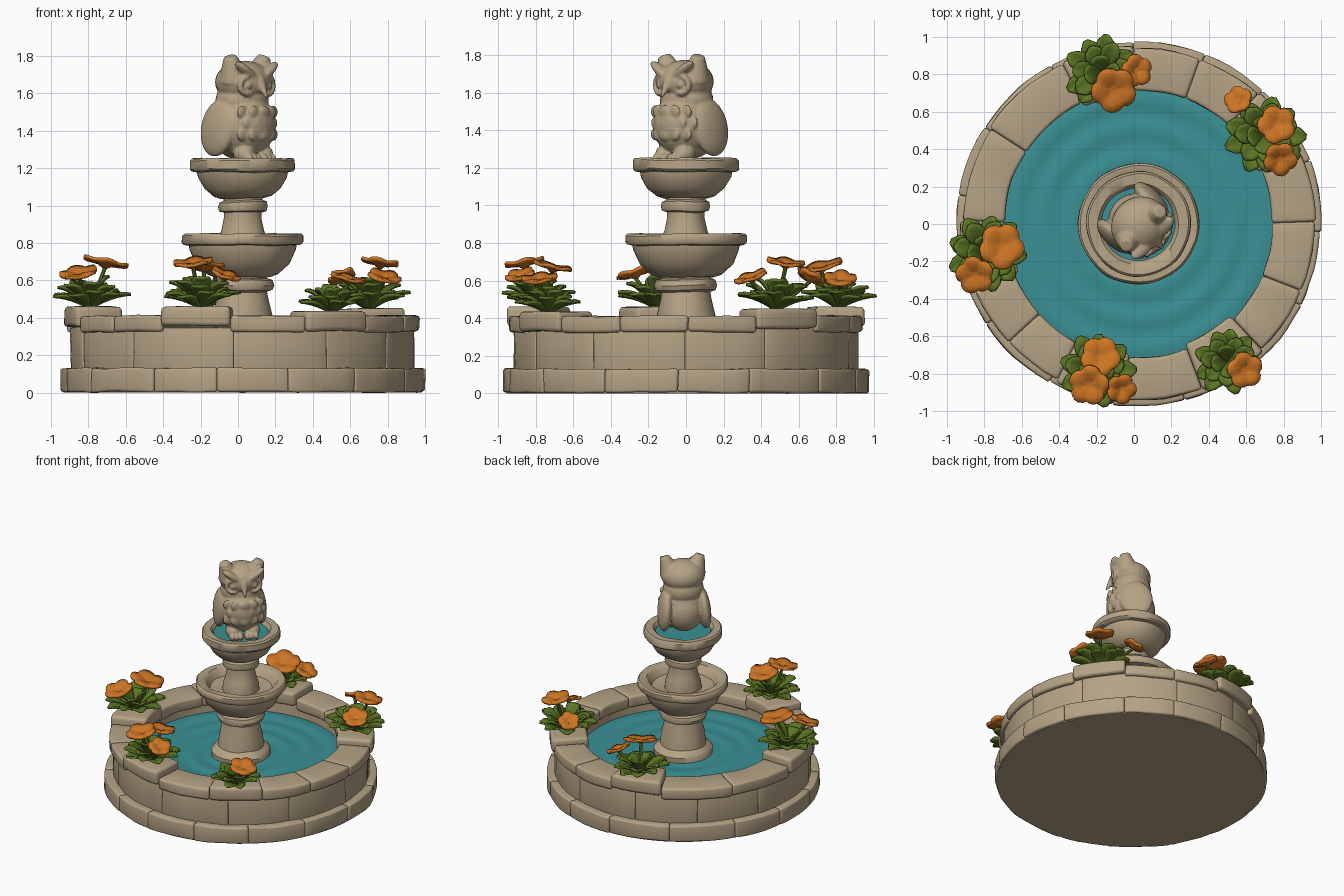
import bpy, bmesh, math, random
from mathutils import Vector, Matrix, noise

if "Cube" in bpy.data.objects:
    bpy.data.objects.remove(bpy.data.objects["Cube"])

random.seed(4)
CX = 0.025  # axis of the fountain
TAU = math.tau


def material(name, rgb):
    m = bpy.data.materials.new(name)
    m.diffuse_color = (*rgb, 1)
    m.use_nodes = True
    m.node_tree.nodes["Principled BSDF"].inputs["Base Color"].default_value = m.diffuse_color
    return m


STONE = material("sandstone", (0.46, 0.365, 0.235))
WATER = material("teal_water", (0.042, 0.28, 0.30))
LEAF = material("leaf_green", (0.105, 0.18, 0.018))
PETAL = material("orange_petal", (0.62, 0.18, 0.018))


def finish(bm, name, mat, angle=40, loc=(CX, 0, 0)):
    bmesh.ops.recalc_face_normals(bm, faces=bm.faces)
    me = bpy.data.meshes.new(name)
    bm.to_mesh(me)
    bm.free()
    ob = bpy.data.objects.new(name, me)
    bpy.context.collection.objects.link(ob)
    me.materials.append(mat)
    ob.location = loc
    bpy.ops.object.select_all(action='DESELECT')
    ob.select_set(True)
    bpy.context.view_layer.objects.active = ob
    bpy.ops.object.shade_smooth_by_angle(angle=math.radians(angle))
    return ob


def roughen(bm, amount, scale=7):
    for v in bm.verts:
        v.co += noise.noise_vector(v.co * scale) * amount


def lathe(name, profile, mat, n=64, rough=0.0, angle=40):
    bm = bmesh.new()
    vs = [bm.verts.new((r, 0, z)) for r, z in profile]
    es = [bm.edges.new(p) for p in zip(vs, vs[1:])]
    bmesh.ops.spin(bm, geom=vs + es, cent=(0, 0, 0), axis=(0, 0, 1), angle=TAU, steps=n)
    bmesh.ops.remove_doubles(bm, verts=bm.verts, dist=0.0005)
    roughen(bm, rough)
    return finish(bm, name, mat, angle)


def arc_block(bm, a0, a1, r0, r1, z0, z1, bevel=0.018):
    """One rounded stone of a ring, between two angles."""
    b = bmesh.new()
    steps = max(3, int((a1 - a0) / 0.07))
    rings = []
    for i in range(steps + 1):
        a = a0 + (a1 - a0) * i / steps
        rings.append([b.verts.new((r * math.cos(a), r * math.sin(a), z))
                      for r, z in ((r0, z0), (r1, z0), (r1, z1), (r0, z1))])
    for p, q in zip(rings, rings[1:]):
        for k in range(4):
            b.faces.new((p[k], p[k - 1], q[k - 1], q[k]))
    b.faces.new(rings[0])
    b.faces.new(rings[-1][::-1])
    bmesh.ops.recalc_face_normals(b, faces=b.faces)
    sharp = [e for e in b.edges if e.calc_face_angle() > 0.7]
    bmesh.ops.bevel(b, geom=sharp, offset=bevel, segments=3, profile=0.5, affect='EDGES')
    roughen(b, 0.008, 6)
    me = bpy.data.meshes.new("tmp")
    b.to_mesh(me)
    b.free()
    bm.from_mesh(me)
    bpy.data.meshes.remove(me)


def stone_ring(name, n, r0, r1, z0, z1, bevel):
    bm = bmesh.new()
    cuts = [(i + random.uniform(-0.2, 0.2)) * TAU / n for i in range(n)]
    cuts.append(cuts[0] + TAU)
    for a, b in zip(cuts, cuts[1:]):
        arc_block(bm, a, b, r0, r1 + random.uniform(-.005, .005), z0, z1, bevel)
    return finish(bm, name, STONE)


# ---- basin: solid core, footing stones, wall stones
lathe("basin_core", [(0, 0), (.955, 0), (.955, .11), (.905, .12), (.905, .34), (.92, .355),
                     (.92, .385), (.74, .385), (.73, .2), (0, .2)], STONE)
stone_ring("footing_stones", 15, .85, .972, 0.003, .13, .014)
stone_ring("wall_stones", 11, .85, .917, .115, .35, .008)

# ---- plants: centre, size, base height, flowers (x, y, z, radius)
plants = [
    ((-.17, .81), .205, .46, [(-.11, .72, .665, .12), (.01, .82, .60, .085)]),
    ((.70, .48), .215, .45, [(.56, .66, .61, .075), (.76, .53, .685, .10), (.78, .35, .61, .09)]),
    ((-.79, -.155), .215, .46, [(-.71, -.12, .685, .12), (-.85, -.27, .63, .10)]),
    ((-.20, -.79), .205, .46, [(-.18, -.71, .665, .105), (-.24, -.86, .685, .105), (-.07, -.88, .62, .08)]),
    ((.50, -.735), .18, .435, [(.59, -.78, .60, .095)]),
]

# ---- rim: raised planter blocks with coping stones between them
half = 0.205
angles = sorted((math.atan2(p[0][1], p[0][0] - CX) % TAU, p[2]) for p in plants)
rim, blocks = bmesh.new(), bmesh.new()
for i, (a, top) in enumerate(angles):
    arc_block(blocks, a - half, a + half, .69, .955, top - .105, top, .022)
    nxt = angles[(i + 1) % 5][0] + (TAU if i == 4 else 0)
    start, gap = a + half, nxt - a - 2 * half
    n = max(1, round(gap / 0.45))
    for k in range(n):
        arc_block(rim, start + gap * k / n, start + gap * (k + 1) / n,
                  .715, .942 + random.uniform(-.006, .006), .325, .412, .018)
finish(rim, "rim_stones", STONE)
finish(blocks, "planter_blocks", STONE)

# ---- water with soft ripples
lathe("basin_water", [(r * .02, .27 + .004 * math.sin(r * .8)) for r in range(38)], WATER)
lathe("upper_water", [(0, 1.222), (.1, 1.225), (.22, 1.222)], WATER)

# ---- pedestal and two bowls
lathe("pedestal", [(0, .2), (.21, .2), (.212, .305), (.195, .325), (.165, .345), (.157, .42), (.137, .5), (.132, .54),
                   (.16, .55), (.17, .575), (.16, .605), (.13, .615), (.13, .66), (0, .66)], STONE, 40, .009)
lathe("lower_bowl", [(0, .62), (.15, .62), (.19, .635), (.25, .69), (.283, .76), (.287, .785), (.315, .79), (.325, .805),
                     (.323, .838), (.312, .85), (.26, .848), (.245, .835), (.22, .79), (.1, .775), (0, .775)],
      STONE, 56, .007)
lathe("upper_column", [(0, .77), (.13, .77), (.125, .83), (.112, .87), (.1, .93), (.1, .965), (.125, .972), (.132, .995),
                       (.127, 1.02), (.105, 1.03), (.105, 1.07), (0, 1.07)], STONE, 40, .007)
lathe("upper_bowl", [(0, 1.04), (.12, 1.04), (.155, 1.05), (.205, 1.09), (.238, 1.15), (.243, 1.178), (.27, 1.183),
                     (.28, 1.195), (.279, 1.24), (.268, 1.252), (.215, 1.25), (.2, 1.235), (.19, 1.2), (0, 1.2)],
      STONE, 56, .007)

# ---- owl statue, faces -y locally and is turned to the front right
owl = bmesh.new()


def blob(c, r, ry=0.0, rx=0.0):
    m = (Matrix.Translation(c) @ Matrix.Rotation(ry, 4, 'Y') @ Matrix.Rotation(rx, 4, 'X')
         @ Matrix.Diagonal((*r, 1)))
    bmesh.ops.create_uvsphere(owl, u_segments=24, v_segments=16, radius=1, matrix=m)


def cone(base, tip, r1, r2):
    d = Vector(tip) - Vector(base)
    m = Matrix.Translation(Vector(base) + d / 2) @ d.to_track_quat('Z', 'Y').to_matrix().to_4x4()
    bmesh.ops.create_cone(owl, cap_ends=True, segments=16, radius1=r1, radius2=r2, depth=d.length, matrix=m)


blob((0, -.012, 1.43), (.165, .168, .18))           # body
blob((0, .005, 1.56), (.147, .138, .12))            # neck
blob((0, -.005, 1.66), (.158, .145, .115))          # head
blob((0, .05, 1.40), (.135, .12, .15))              # back
cone((0, -.125, 1.665), (0, -.185, 1.575), .034, .006)  # beak
for s in (-1, 1):
    cone((s * .085, -.02, 1.68), (s * .13, -.035, 1.798), .085, .034)     # ear tufts
    blob((s * .075, -.105, 1.712), (.095, .04, .026), -s * .6)            # brows
    blob((s * .14, .045, 1.415), (.05, .12, .155), s * -.1, .2)           # wings
    blob((s * .07, -.08, 1.275), (.055, .06, .05))                        # legs
    for t in (-1, 0, 1):
        blob((s * .055 + t * .032, -.125, 1.25), (.019, .038, .03))       # toes
    blob((s * .078, -.118, 1.642), (.02, .022, .022))                     # pupils
    for k in range(14):                                                   # eye rings
        a = k * TAU / 14
        blob((s * .078 + .046 * math.cos(a), -.12 + .016 * abs(math.cos(a)), 1.642 + .046 * math.sin(a)),
             (.016, .018, .016))
for row, z in enumerate((1.50, 1.44, 1.38)):        # breast feathers
    for k in range(-2, 3):
        a = (k + row % 2 * .5) * .42
        blob((.152 * math.sin(a), -.012 - .15 * math.cos(a), z), (.038, .016, .036))
owl_ob = finish(owl, "owl_statue", STONE, 180)
owl_ob.rotation_euler.z = math.radians(45)
rem = owl_ob.modifiers.new("blend", 'REMESH')
rem.mode, rem.voxel_size, rem.use_smooth_shade = 'VOXEL', 0.007, True
sm = owl_ob.modifiers.new("soften", 'SMOOTH')
sm.factor, sm.iterations = 0.5, 6


# ---- foliage
def leaf(bm, origin, heading, length, width, rise):
    """A spoon-shaped leaf that rises, then arches over."""
    rot = Matrix.Rotation(heading, 3, 'Z')
    rows = []
    for i in range(7):
        t = i / 6
        w = width * (.2 + .8 * math.sin(math.pi * min(1, t * .98) ** 1.5)) * (1 if i < 6 else .8)
        z = length * rise * (1.7 * t - .75 * t * t)
        rows.append([bm.verts.new(Vector(origin) + rot @ Vector((length * t, w * u, z + .3 * w * abs(u))))
                     for u in (-.5, -.25, 0, .25, .5)])
    for p, q in zip(rows, rows[1:]):
        for k in range(4):
            bm.faces.new((p[k], p[k + 1], q[k + 1], q[k]))


def flower(bm, centre, radius, offset):
    """Five-lobed shallow funnel, tipped away from the plant's middle."""
    m = Vector((offset.x * 2.6, offset.y * 2.6, 1)).to_track_quat('Z', 'Y').to_matrix()
    spin = random.random() * TAU
    hub = bm.verts.new(Vector(centre) + m @ Vector((0, 0, -.02)))
    prev = None
    for f in (.3, .65, 1):
        ring = []
        for k in range(30):
            a = k * TAU / 30
            r = radius * f * (1 - f * .17 * (1 - abs(math.cos(2.5 * a)) ** .7))
            z = .014 * f + .005 * f * math.cos(5 * a)
            ring.append(bm.verts.new(Vector(centre) + m @ Vector((r * math.cos(a + spin), r * math.sin(a + spin), z))))
        for k in range(30):
            j = (k + 1) % 30
            bm.faces.new((hub, ring[k], ring[j]) if prev is None else (prev[k], ring[k], ring[j], prev[j]))
        prev = ring


for i, ((px, py), size, base, blooms) in enumerate(plants, 1):
    bm = bmesh.new()
    for count, ln, rise, off in ((9, 1.0, .42, 0), (7, .8, .8, .3), (4, .48, 1.6, .1)):
        for k in range(count):
            h = off + k * TAU / count + random.uniform(-.12, .12)
            leaf(bm, (px, py, base - .012), h, size * ln * random.uniform(.92, 1.05), size * .52,
                 rise * random.uniform(.75, 1.15))
    ob = finish(bm, f"leaves_{i}", LEAF, 60, (0, 0, 0))
    so = ob.modifiers.new("thickness", 'SOLIDIFY')
    so.thickness, so.offset = 0.013, 0
    stems, heads = bmesh.new(), bmesh.new()
    for x, y, z, r in blooms:
        d = Vector((x - px, y - py, z - .015 - base))
        m = Matrix.Translation(Vector((px, py, base)) + d / 2) @ d.to_track_quat('Z', 'Y').to_matrix().to_4x4()
        bmesh.ops.create_cone(stems, cap_ends=True, segments=8, radius1=.012, radius2=.011,
                              depth=d.length, matrix=m)
        flower(heads, (x, y, z), r * 1.04, Vector((x - px, y - py)))
    finish(stems, f"stems_{i}", LEAF, 40, (0, 0, 0))
    ob = finish(heads, f"flowers_{i}", PETAL, 60, (0, 0, 0))
    so = ob.modifiers.new("thickness", 'SOLIDIFY')
    so.thickness, so.offset = 0.018, 0
